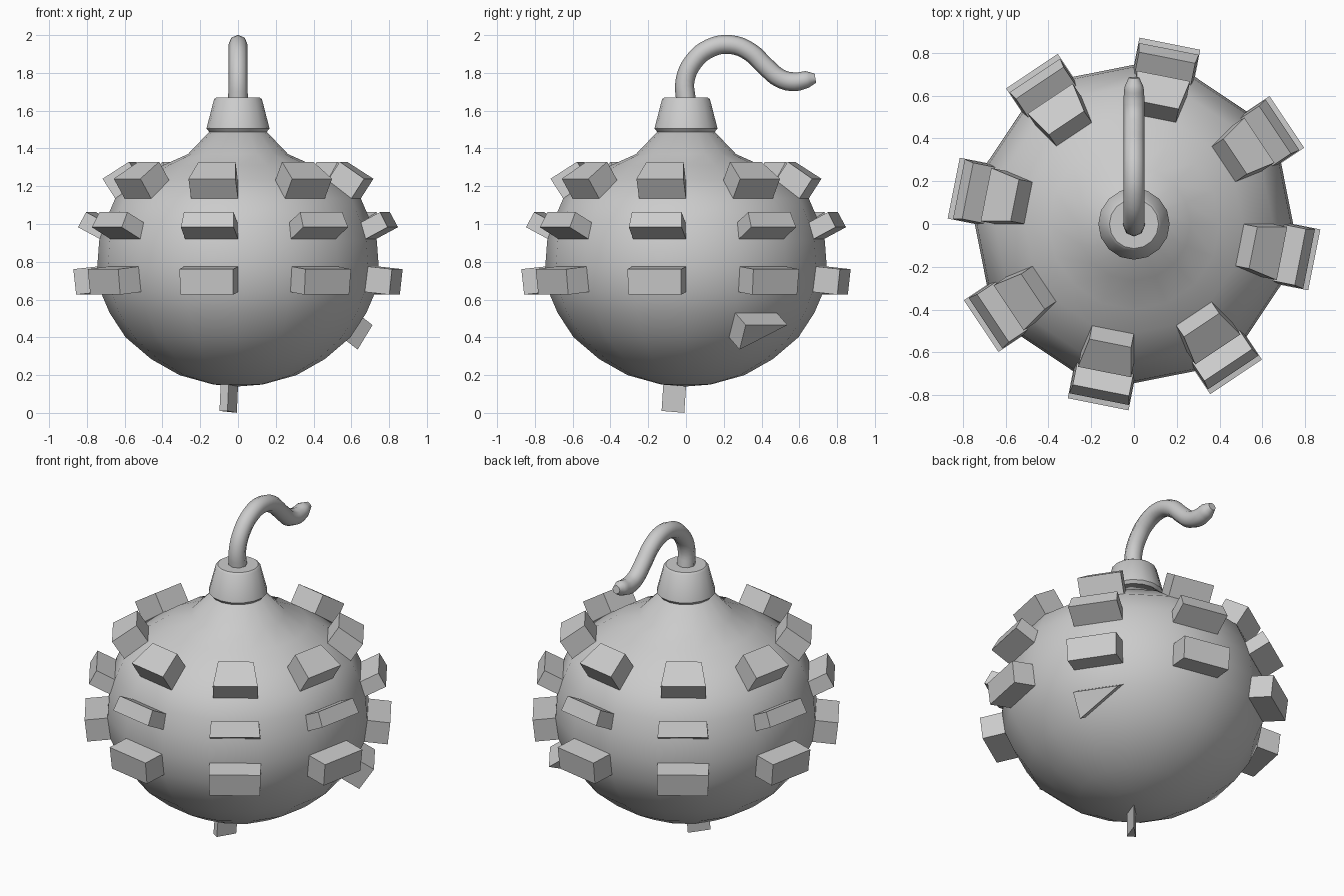
import bpy, bmesh
from math import sin, cos, radians
from mathutils import Vector

if "Cube" in bpy.data.objects:
    bpy.data.objects.remove(bpy.data.objects["Cube"])

SEG = 16
STEP = 360 / SEG


def polar(r, deg, z):
    return Vector((r * cos(radians(deg)), r * sin(radians(deg)), z))


def finish(name, bm, angle):
    bmesh.ops.remove_doubles(bm, verts=bm.verts, dist=1e-5)
    bmesh.ops.recalc_face_normals(bm, faces=bm.faces)
    me = bpy.data.meshes.new(name)
    bm.to_mesh(me)
    bm.free()
    ob = bpy.data.objects.new(name, me)
    bpy.context.collection.objects.link(ob)
    bpy.ops.object.select_all(action='DESELECT')
    ob.select_set(True)
    bpy.context.view_layer.objects.active = ob
    bpy.ops.object.shade_smooth_by_angle(angle=radians(angle))
    return ob


def lathe(name, profile, angle):
    bm = bmesh.new()
    vs = [bm.verts.new((r, 0, z)) for r, z in profile]
    es = [bm.edges.new(p) for p in zip(vs, vs[1:])]
    bmesh.ops.spin(bm, geom=vs + es, cent=(0, 0, 0), axis=(0, 0, 1),
                   angle=radians(360), steps=SEG)
    return finish(name, bm, angle)


def block(name, pts, depth, sink=0.03):
    """Stud pushed out of one facet of the ball."""
    n = (pts[1] - pts[0]).cross(pts[2] - pts[0]).normalized()
    mid = sum(pts, Vector()) / len(pts)
    if n.dot(mid - Vector((0, 0, 0.8))) < 0:
        n = -n
    bm = bmesh.new()
    lo = [bm.verts.new(p - n * sink) for p in pts]
    hi = [bm.verts.new(p + n * depth) for p in pts]
    bm.faces.new(lo)
    bm.faces.new(hi)
    k = len(pts)
    for i in range(k):
        j = (i + 1) % k
        bm.faces.new((lo[i], lo[j], hi[j], hi[i]))
    return finish(name, bm, 30)


# Ball with tapered shoulder
lathe("ball_body", [(0, .14), (.13, .15), (.31, .20), (.46, .285), (.595, .40),
                    (.68, .53), (.727, .64), (.745, .775), (.735, .91),
                    (.70, 1.02), (.65, 1.135), (.51, 1.235), (.40, 1.31),
                    (.265, 1.37), (.15, 1.49), (0, 1.50)], 50)

# Neck collar
lathe("neck", [(0, 1.48), (.15, 1.485), (.167, 1.505), (.127, 1.66), (.115, 1.67), (0, 1.67)], 40)

# Three rows of eight studs: (lower r, z), (upper r, z), depth
rows = {"upper": ((.65, 1.135), (.51, 1.225), .125),
        "middle": ((.73, .92), (.687, 1.0), .135),
        "lower": ((.73, .64), (.745, .775), .13)}
for row, ((r0, z0), (r1, z1), d) in rows.items():
    for i in range(8):
        a = -90 + 45 * i
        b = a - STEP
        block(f"{row}_stud_{i + 1}", [polar(r0, a, z0), polar(r0, b, z0),
                                      polar(r1, b, z1), polar(r1, a, z1)], d)

# Odd triangular stud on the side and small tab underneath
block("side_wedge", [polar(.595, 22.5, .40), polar(.68, 22.5, .53), polar(.68, 45, .53)], .12)
block("bottom_tab", [Vector((0, 0, .14)), polar(.13, -112.5, .15), polar(.13, -135, .15)], .14, .02)

# Curved fuse
cu = bpy.data.curves.new("fuse", 'CURVE')
cu.dimensions = '3D'
cu.bevel_depth = .05
cu.bevel_resolution = 2
cu.resolution_u = 4
cu.use_fill_caps = True
path = [(0, 1.65, 1.05), (-.005, 1.76, 1), (.04, 1.86, 1), (.125, 1.93, 1), (.235, 1.95, 1),
        (.34, 1.91, 1), (.42, 1.835, 1), (.5, 1.77, 1), (.575, 1.753, 1), (.64, 1.765, .9), (.685, 1.772, .5)]
sp = cu.splines.new('BEZIER')
sp.bezier_points.add(len(path) - 1)
for p, (y, z, r) in zip(sp.bezier_points, path):
    p.co = (0, y, z)
    p.radius = r
    p.handle_left_type = p.handle_right_type = 'AUTO'
sp.use_smooth = True
bpy.context.collection.objects.link(bpy.data.objects.new("fuse", cu))
